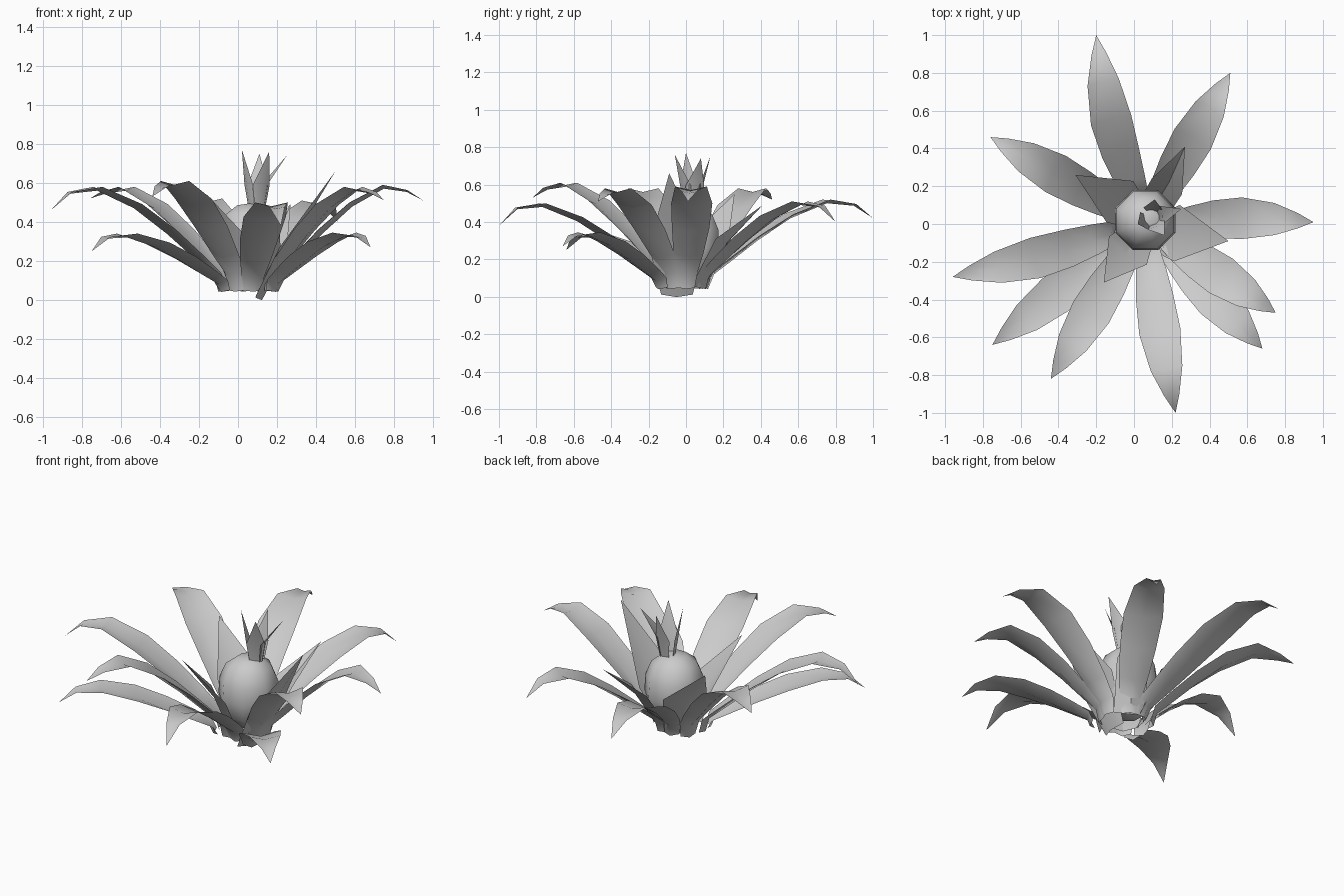
import bpy, bmesh, math
from mathutils import Vector

if "Cube" in bpy.data.objects:
    bpy.data.objects.remove(bpy.data.objects["Cube"], do_unlink=True)

grey = bpy.data.materials.new("light_grey")
grey.use_nodes = True
grey.diffuse_color = (0.6, 0.6, 0.6, 1)
grey.node_tree.nodes["Principled BSDF"].inputs["Base Color"].default_value = (0.6, 0.6, 0.6, 1)


def finish(name, bm, angle):
    mesh = bpy.data.meshes.new(name)
    bm.to_mesh(mesh)
    bm.free()
    mesh.materials.append(grey)
    obj = bpy.data.objects.new(name, mesh)
    bpy.context.collection.objects.link(obj)
    bpy.ops.object.select_all(action="DESELECT")
    obj.select_set(True)
    bpy.context.view_layer.objects.active = obj
    bpy.ops.object.shade_smooth_by_angle(angle=math.radians(angle))
    return obj


def blade(name, stations, side, angle):
    """Cupped sheet through stations of (centre, half width, cup depth)."""
    bm = bmesh.new()
    rows = []
    for i, (centre, half, cup) in enumerate(stations):
        a = stations[max(i - 1, 0)][0]
        b = stations[min(i + 1, len(stations) - 1)][0]
        up = side.cross(b - a).normalized()
        if half == 0:
            rows.append([bm.verts.new(centre)] * 3)
        else:
            rows.append([bm.verts.new(centre + side * half * k + up * cup * (abs(k) - 0.5))
                         for k in (-1, 0, 1)])
    for lo, hi in zip(rows, rows[1:]):
        for k in (0, 1):
            corners = [lo[k], hi[k], hi[k + 1], lo[k + 1]]
            bm.faces.new(list(dict.fromkeys(corners)))
    # upper side faces up
    bm.normal_update()
    if sum(f.normal.z * f.calc_area() for f in bm.faces) < 0:
        bmesh.ops.reverse_faces(bm, faces=bm.faces[:])
    return finish(name, bm, angle)


def side_of(direction):
    return Vector((direction.y, -direction.x, 0)).normalized()


# Long arching leaves: tip, peak height, sideways bow, distance of foot from heart
HEART = Vector((0.055, 0, 0.045))
long_leaves = [
    ((-0.20, 1.00, 0.42), 0.51, -0.035, 0.11), ((0.51, 0.80, 0.40), 0.50, 0, 0.11),
    ((-0.76, 0.46, 0.52), 0.57, 0, 0.14), ((0.95, 0.01, 0.51), 0.58, -0.025, 0.14),
    ((-0.96, -0.28, 0.46), 0.57, -0.02, 0.15), ((-0.75, -0.64, 0.25), 0.33, 0, 0.17),
    ((-0.44, -0.82, 0.53), 0.60, 0, 0.13), ((0.22, -1.00, 0.38), 0.49, 0.012, 0.13),
    ((0.75, -0.47, 0.51), 0.57, 0, 0.14), ((0.68, -0.66, 0.27), 0.335, 0, 0.19)]
# along, height share, half width, cup: upright foot, then the arch
arch = [(0, 0, 0.045, 0.025), (0.025, 0.16, 0.06, 0.025), (0.14, 0.33, 0.08, 0.03),
        (0.31, 0.58, 0.1, 0.03), (0.51, 0.83, 0.11, 0.025), (0.73, 1, 0.085, 0.02),
        (0.89, 0.96, 0.04, 0.01)]
for n, (tip, peak, bow, reach) in enumerate(long_leaves):
    tip = Vector(tip)
    flat = Vector((tip.x - HEART.x, tip.y - HEART.y, 0))
    base = HEART + flat.normalized() * reach
    side = side_of(flat)
    stations = []
    for t, h, half, cup in arch:
        p = base.lerp(tip, t) + side * bow * math.sin(math.pi * t)
        p.z = base.z + (peak - base.z) * h
        stations.append((p, half, cup))
    stations.append((tip, 0, 0))
    blade(f"long_leaf_{n + 1}", stations, side, 60)

# Short pointed inner leaves: base, widest point, tip, half width
short_leaves = [
    ((0.11, -0.05, 0.005), (0.24, -0.05, 0.26), (0.50, -0.09, 0.66), 0.15),
    ((0.10, 0.08, 0.05), (0.18, 0.21, 0.30), (0.27, 0.41, 0.49), 0.09),
    ((0.00, 0.06, 0.05), (-0.085, 0.125, 0.30), (-0.31, 0.26, 0.55), 0.13),
    ((0.02, -0.07, 0.05), (-0.04, -0.15, 0.29), (-0.16, -0.31, 0.54), 0.125)]
for n, (base, mid, tip, half) in enumerate(short_leaves):
    base, mid, tip = Vector(base), Vector(mid), Vector(tip)
    stations = [(base, 0.085, 0.03), (mid, half, 0.03), (tip, 0, 0)]
    blade(f"short_leaf_{n + 1}", stations, side_of(tip - base), 30)

# Eight-sided fruit
bm = bmesh.new()
profile = [(0, 0.08), (0.08, 0.09), (0.145, 0.16), (0.172, 0.26),
           (0.165, 0.36), (0.13, 0.44), (0.07, 0.485), (0, 0.495)]
verts = [bm.verts.new((r, 0, z)) for r, z in profile]
edges = [bm.edges.new(pair) for pair in zip(verts, verts[1:])]
bmesh.ops.spin(bm, geom=verts + edges, cent=(0, 0, 0), axis=(0, 0, 1),
               angle=math.tau, steps=8, use_merge=True)
bmesh.ops.remove_doubles(bm, verts=bm.verts[:], dist=0.001)
bmesh.ops.recalc_face_normals(bm, faces=bm.faces[:])
fruit = finish("fruit", bm, 60)
fruit.location = (0.06, 0.02, 0)
fruit.rotation_euler.z = math.pi / 8

# Crown of small spikes
top = Vector((0.095, 0.035, 0.48))
crown_tips = [(0.02, 0.00, 0.77), (0.11, 0.13, 0.75), (0.25, 0.08, 0.74), (0.16, -0.06, 0.76)]
for n, tip in enumerate(crown_tips):
    tip = Vector(tip)
    flat = Vector((tip.x - top.x, tip.y - top.y, 0))
    out = flat.normalized()
    base = top + out * 0.035
    mid = top + out * 0.05 + Vector((0, 0, 0.11))
    blade(f"crown_spike_{n + 1}", [(base, 0.035, 0.008), (mid, 0.052, 0.012), (tip, 0, 0)],
          side_of(flat), 30)
